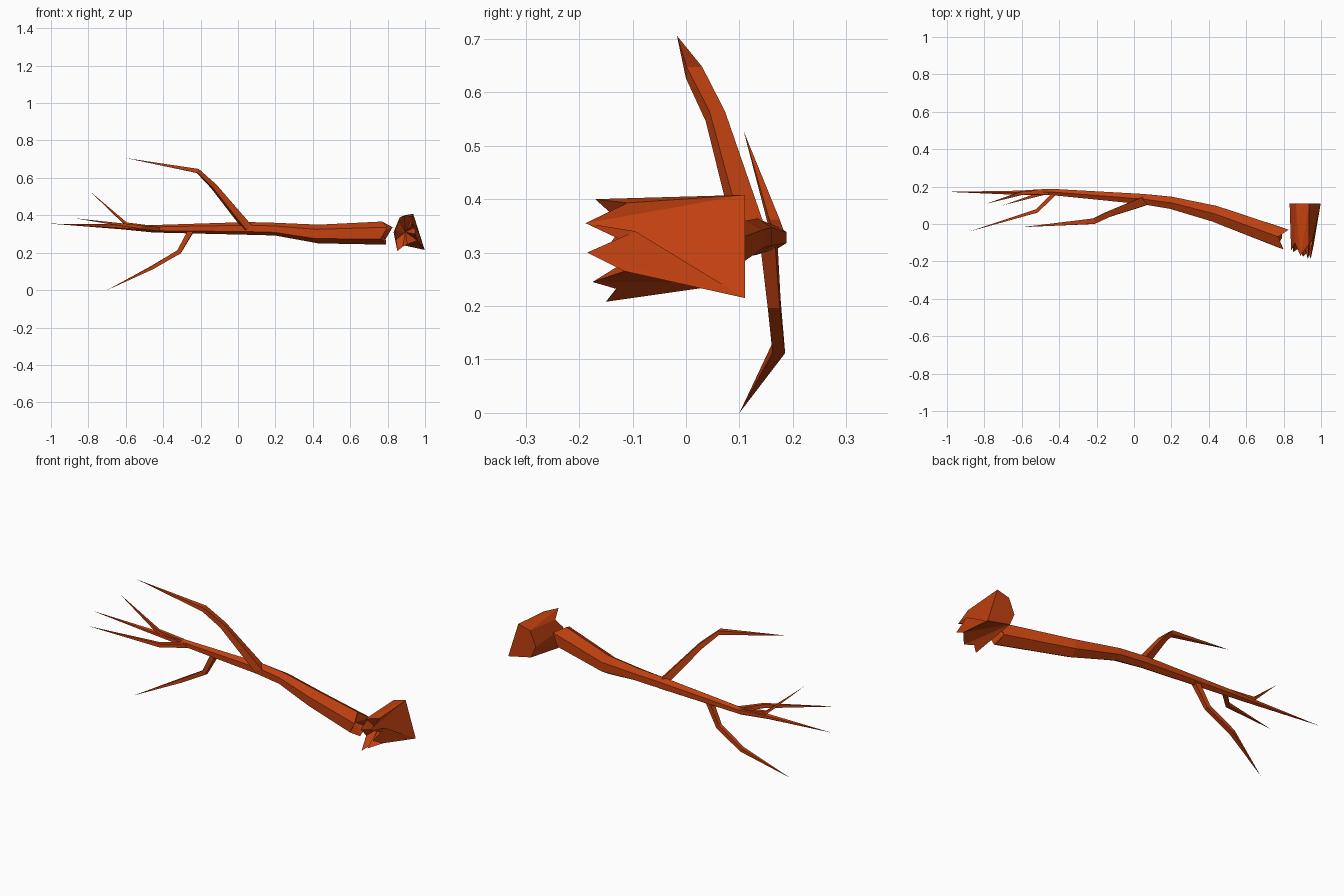
import bpy, bmesh
from mathutils import Vector

if "Cube" in bpy.data.objects:
    bpy.data.objects.remove(bpy.data.objects["Cube"])

bark = bpy.data.materials.new("rust brown bark")
bark.diffuse_color = (0.54, 0.053, 0.005, 1)
bark.use_nodes = True
bark.node_tree.nodes["Principled BSDF"].inputs["Base Color"].default_value = bark.diffuse_color


def finish(name, bm):
    bmesh.ops.recalc_face_normals(bm, faces=bm.faces)
    me = bpy.data.meshes.new(name)
    bm.to_mesh(me)
    bm.free()
    me.materials.append(bark)
    ob = bpy.data.objects.new(name, me)
    bpy.context.collection.objects.link(ob)
    return ob


def tube(name, path, sides, jag=None):
    """Low-poly limb along (x, y, z, half width, half height) points.
    A zero size ends in a point; jag gives splinter offsets for the first ring."""
    from math import cos, sin, pi
    bm = bmesh.new()
    pts = [Vector(p[:3]) for p in path]
    rings = []
    for i, p in enumerate(path):
        if p[3] == 0:
            rings.append([bm.verts.new(pts[i])] * sides)
            continue
        t = (pts[min(i + 1, len(pts) - 1)] - pts[max(i - 1, 0)]).normalized()
        side = t.cross(Vector((0, 0, 1))).normalized()
        up = side.cross(t)
        ring = []
        for k in range(sides):
            a = 2 * pi * (k + 0.5) / sides
            co = pts[i] + side * cos(a) * p[3] + up * sin(a) * p[4]
            if jag and i == 0:
                co -= t * jag[k]
            ring.append(bm.verts.new(co))
        rings.append(ring)
    for a, b in zip(rings, rings[1:]):
        for k in range(sides):
            n = (k + 1) % sides
            bm.faces.new([a[k], a[n], b[k]] if b[k] is b[n] else [a[k], a[n], b[n], b[k]])
    # start cap: flat, or a hollow broken end
    if jag:
        c = bm.verts.new(pts[0].lerp(pts[1], 0.1))
        for k in range(sides):
            bm.faces.new([rings[0][(k + 1) % sides], rings[0][k], c])
    else:
        bm.faces.new(rings[0][::-1])
    return finish(name, bm)


# fallen trunk, splintered at the thick end and tapering to a point
tube("trunk", [
    (0.79, -0.075, 0.305, 0.062, 0.062),
    (0.43, 0.055, 0.300, 0.050, 0.050),
    (0.20, 0.113, 0.326, 0.038, 0.034),
    (0.05, 0.133, 0.330, 0.032, 0.034),
    (-0.45, 0.172, 0.328, 0.019, 0.020),
    (-0.62, 0.167, 0.339, 0.013, 0.014),
    (-1.0, 0.172, 0.355, 0, 0)], 6,
    jag=[0.02, -0.02, 0.03, -0.01, 0.0, -0.02])

# branches
branches = {
    "upper_branch": [(0.05, 0.12, 0.335, 0.034, 0.028), (-0.13, 0.055, 0.555, 0.022, 0.019),
                     (-0.215, 0.015, 0.637, 0.021, 0.016), (-0.60, -0.017, 0.706, 0, 0)],
    "lower_branch": [(-0.25, 0.155, 0.32, 0.02, 0.02), (-0.315, 0.165, 0.205, 0.016, 0.017),
                     (-0.46, 0.173, 0.12, 0.017, 0.013), (-0.70, 0.10, 0.0, 0, 0)],
    "front_branch": [(-0.42, 0.168, 0.325, 0.016, 0.016), (-0.52, 0.07, 0.336, 0.014, 0.014),
                     (-0.88, -0.04, 0.385, 0, 0)],
    "top_twig": [(-0.45, 0.172, 0.335, 0.014, 0.012), (-0.60, 0.165, 0.355, 0.014, 0.011),
                 (-0.79, 0.108, 0.527, 0, 0)],
}
for name, path in branches.items():
    tube(name, path, 4)

# broken stump: five-sided base, ring of splinters, hollow middle
base = [(0.998, 0.215), (0.937, 0.408), (0.865, 0.39), (0.832, 0.31), (0.86, 0.245)]
rim = [  # x, y, z, base corner it grows from
    (0.945, -0.185, 0.30, 0), (0.955, -0.095, 0.34, 0),
    (0.93, -0.188, 0.355, 1), (0.935, -0.11, 0.393, 1),
    (0.89, -0.17, 0.40, 2), (0.86, -0.10, 0.372, 2),
    (0.84, -0.14, 0.32, 3), (0.845, -0.10, 0.27, 3),
    (0.852, -0.15, 0.208, 4), (0.88, -0.13, 0.232, 4),
    (0.905, -0.175, 0.245, 4), (0.96, -0.115, 0.265, 0)]
bm = bmesh.new()
bv = [bm.verts.new((x, 0.11, z)) for x, z in base]
rv = [bm.verts.new(r[:3]) for r in rim]
heart = bm.verts.new((0.895, -0.07, 0.31))
bm.faces.new(bv)
for i in range(len(rim)):
    j = (i + 1) % len(rim)
    a, b = bv[rim[i][3]], bv[rim[j][3]]
    if a is b:
        bm.faces.new([rv[i], rv[j], a])
    else:
        bm.faces.new([rv[i], rv[j], a])
        bm.faces.new([rv[j], b, a])
    bm.faces.new([rv[j], rv[i], heart])
finish("stump", bm)
